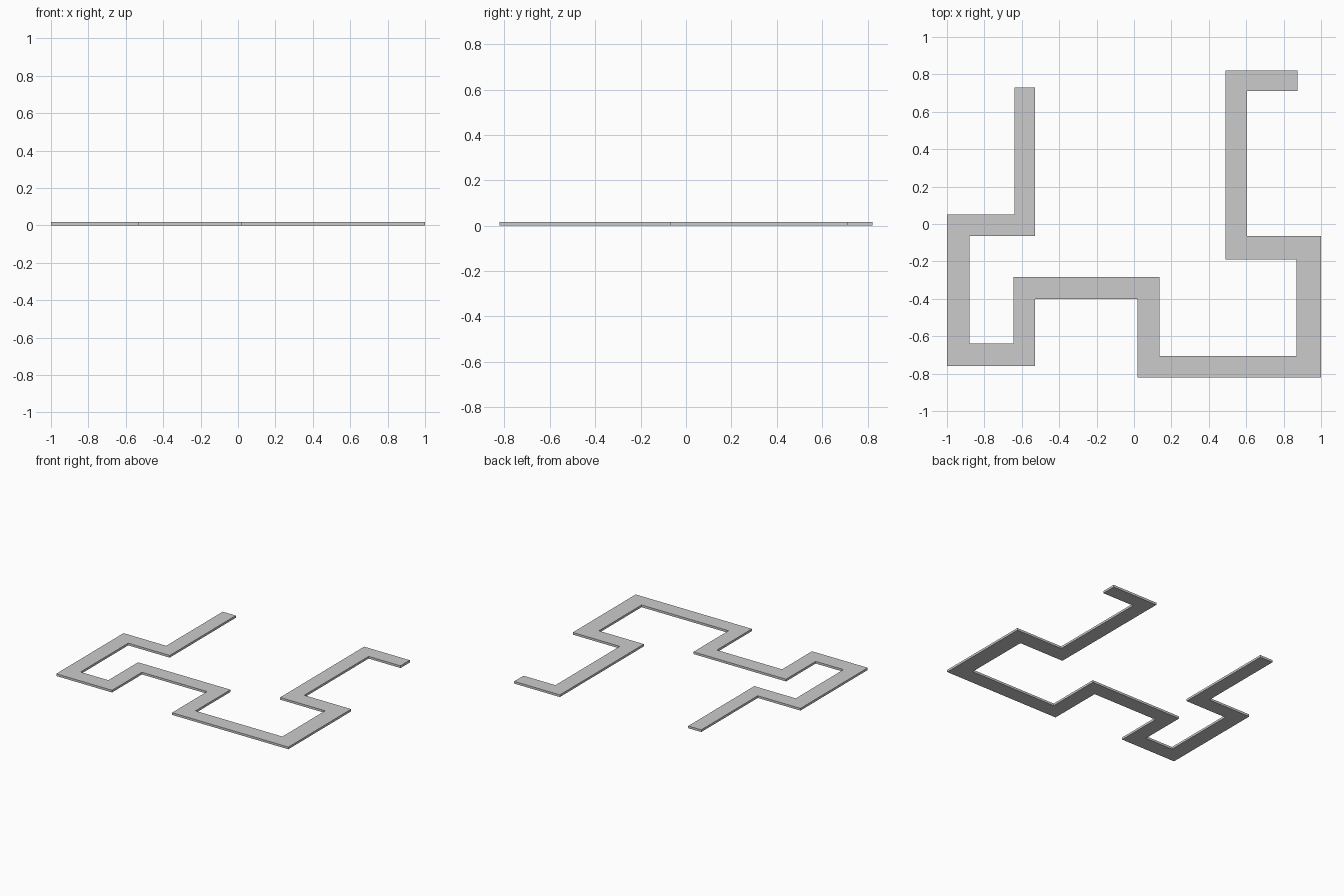
import bpy, bmesh

if "Cube" in bpy.data.objects:
    bpy.data.objects.remove(bpy.data.objects["Cube"])

HEIGHT = 0.017

# Outer side of the winding strip, from the left end to the right end
side_a = [(-0.64, 0.73), (-0.64, 0.05), (-1.0, 0.05), (-1.0, -0.76),
          (-0.53, -0.76), (-0.53, -0.40), (0.02, -0.40), (0.02, -0.822),
          (1.0, -0.822), (1.0, -0.065), (0.604, -0.065), (0.604, 0.71),
          (0.873, 0.71)]
# Opposite side, corner for corner
side_b = [(-0.53, 0.73), (-0.53, -0.065), (-0.88, -0.065), (-0.88, -0.64),
          (-0.645, -0.64), (-0.645, -0.283), (0.135, -0.283), (0.135, -0.705),
          (0.868, -0.705), (0.868, -0.19), (0.488, -0.19), (0.488, 0.822),
          (0.873, 0.822)]

# Mitred flat quads along the path, extruded into a thin strip
bm = bmesh.new()
a = [bm.verts.new((x, y, 0)) for x, y in side_a]
b = [bm.verts.new((x, y, 0)) for x, y in side_b]
faces = [bm.faces.new((a[i], a[i + 1], b[i + 1], b[i])) for i in range(len(a) - 1)]
top = bmesh.ops.extrude_face_region(bm, geom=faces, use_keep_orig=True)["geom"]
bmesh.ops.translate(bm, vec=(0, 0, HEIGHT),
                    verts=[v for v in top if isinstance(v, bmesh.types.BMVert)])
bmesh.ops.recalc_face_normals(bm, faces=bm.faces)

mesh = bpy.data.meshes.new("winding_strip")
bm.to_mesh(mesh)
bm.free()
bpy.context.collection.objects.link(bpy.data.objects.new("winding_strip", mesh))
